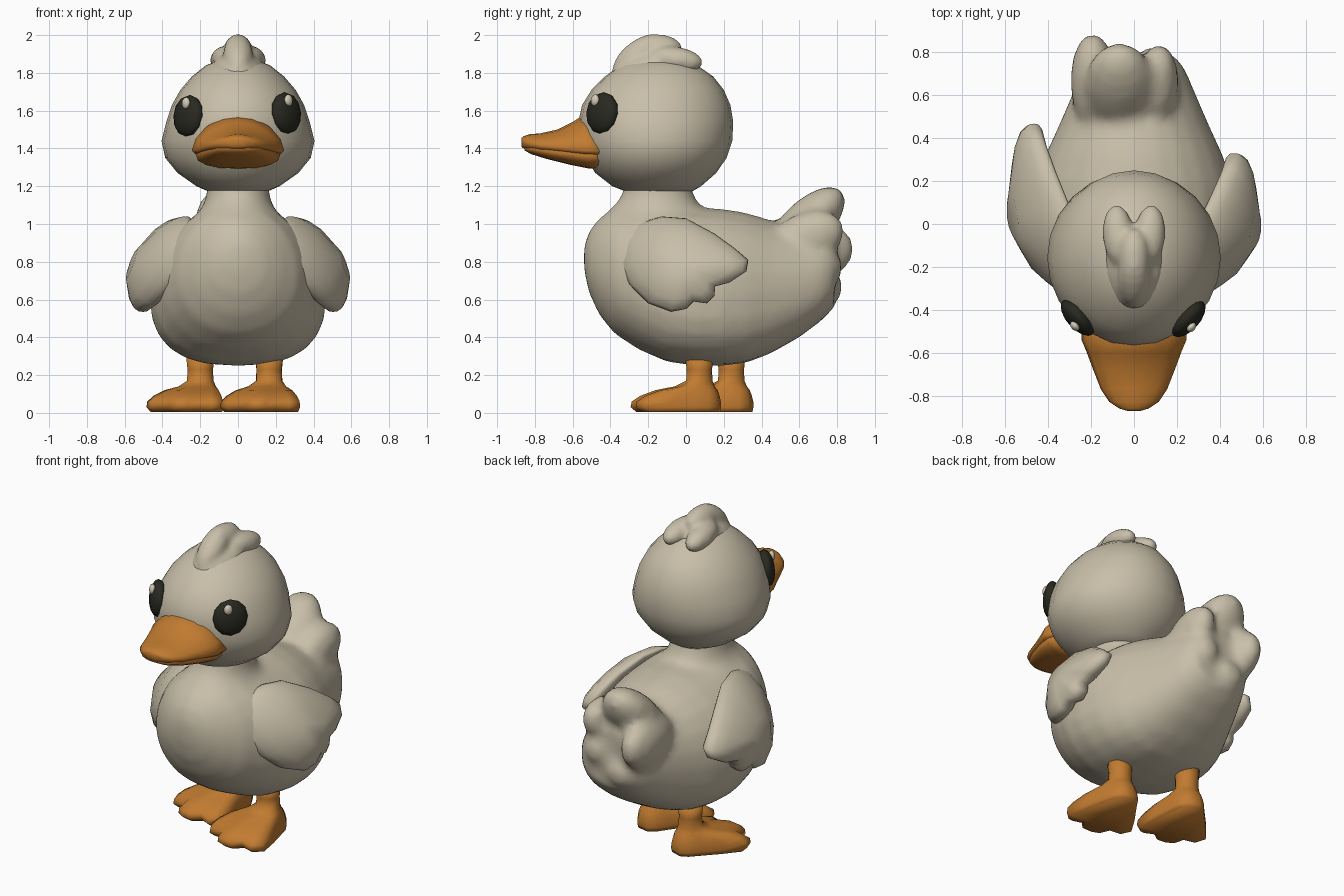
import bpy, bmesh
from math import sin, cos, pi, radians
from mathutils import Vector, Matrix

cube = bpy.data.objects.get("Cube")
if cube:
    bpy.data.objects.remove(cube)


def material(name, rgb):
    m = bpy.data.materials.new(name)
    m.use_nodes = True
    m.diffuse_color = (*rgb, 1)
    bsdf = m.node_tree.nodes["Principled BSDF"]
    bsdf.inputs["Base Color"].default_value = (*rgb, 1)
    bsdf.inputs["Roughness"].default_value = 0.9
    return m


CREAM = material("cream_feathers", (0.58, 0.52, 0.395))
ORANGE = material("orange_skin", (0.54, 0.2, 0.03))
DARK = material("dark_eye", (0.022, 0.022, 0.015))
GLINT = material("pale_glint", (0.64, 0.59, 0.47))


def finish(name, bm, mat):
    bmesh.ops.recalc_face_normals(bm, faces=bm.faces)
    mesh = bpy.data.meshes.new(name)
    bm.to_mesh(mesh)
    bm.free()
    mesh.shade_smooth()
    mesh.materials.append(mat)
    ob = bpy.data.objects.new(name, mesh)
    bpy.context.collection.objects.link(ob)
    return ob


def blend(ob, voxel, repeats):
    """Melt overlapping lumps into one soft skin."""
    r = ob.modifiers.new("merge", "REMESH")
    r.mode, r.voxel_size, r.use_smooth_shade = "VOXEL", voxel, True
    s = ob.modifiers.new("soften", "SMOOTH")
    s.factor, s.iterations = 0.5, repeats


def loft(bm, rings):
    rows = [[bm.verts.new(p) for p in ring] for ring in rings]
    for a, b in zip(rows, rows[1:]):
        for i in range(len(a)):
            j = (i + 1) % len(a)
            bm.faces.new((a[i], a[j], b[j], b[i]))
    bm.faces.new(rows[0])
    bm.faces.new(rows[-1])


def flat_ring(z, front, back, half, n=20):
    """Horizontal ellipse between two depths."""
    cy, ry = (front + back) / 2, (back - front) / 2
    return [Vector((half * cos(2 * pi * i / n), cy + ry * sin(2 * pi * i / n), z))
            for i in range(n)]


def upright_ring(y, low, mid, high, half, p_low=1, p_high=1, n=24):
    """Upright rounded section, widest at height mid."""
    pts = []
    for i in range(n):
        a = 2 * pi * i / n
        c, s = cos(a), sin(a)
        p = p_high if s > 0 else p_low
        x = half * (1 if c > 0 else -1) * abs(c) ** p
        z = mid + (high - mid if s > 0 else mid - low) * (1 if s > 0 else -1) * abs(s) ** p
        pts.append(Vector((x, y, z)))
    return pts


def lump(bm, a, b, wide, thick):
    """Egg shape running from point a to point b."""
    a, b = Vector(a), Vector(b)
    d = b - a
    z = d.normalized()
    x = Vector((1, 0, 0))
    x = (x - z * x.dot(z)).normalized()
    rot = Matrix((x, z.cross(x), z)).transposed().to_4x4()
    mat = Matrix.Translation((a + b) / 2) @ rot @ Matrix.Diagonal((wide, thick, d.length / 2, 1))
    bmesh.ops.create_uvsphere(bm, u_segments=14, v_segments=9, radius=1, matrix=mat)


# Body, neck and tail feathers
bm = bmesh.new()
loft(bm, [upright_ring(y, lo, lo + (hi - lo) * 0.46, hi, w, p, 1) for y, lo, hi, w, p in (
    (-0.54, 0.76, 0.88, 0.05, 1), (-0.515, 0.64, 0.96, 0.14, 1), (-0.46, 0.52, 1.03, 0.23, 1),
    (-0.38, 0.42, 1.09, 0.32, 0.95), (-0.25, 0.335, 1.12, 0.395, 0.88),
    (-0.1, 0.27, 1.11, 0.45, 0.8), (0.05, 0.25, 1.09, 0.47, 0.77), (0.2, 0.25, 1.08, 0.455, 0.75),
    (0.32, 0.265, 1.06, 0.415, 0.75), (0.45, 0.315, 1.02, 0.355, 0.76),
    (0.6, 0.4, 0.98, 0.29, 0.78), (0.72, 0.49, 0.96, 0.24, 0.8), (0.785, 0.56, 0.94, 0.19, 0.85))])
loft(bm, [flat_ring(z, f, b, h) for z, f, b, h in (
    (0.9, -0.5, 0.2, 0.3), (1.03, -0.45, 0.12, 0.225), (1.12, -0.36, 0.06, 0.175),
    (1.18, -0.33, 0.03, 0.165), (1.3, -0.33, 0.03, 0.16))])
for a, b, wide, thick in (
        ((-0.06, 0.44, 0.8), (-0.07, 0.825, 1.18), 0.17, 0.13),
        ((-0.18, 0.42, 0.83), (-0.195, 0.89, 0.88), 0.11, 0.17),
        ((0.1, 0.45, 0.85), (0.12, 0.835, 1.0), 0.1, 0.14),
        ((0.08, 0.45, 0.75), (0.1, 0.83, 0.78), 0.12, 0.15),
        ((-0.06, 0.4, 0.66), (-0.08, 0.83, 0.67), 0.17, 0.15)):
    lump(bm, a, b, wide, thick)
blend(finish("body", bm, CREAM), 0.028, 5)

# Head
bm = bmesh.new()
loft(bm, [flat_ring(z, f, b, h, 24) for z, f, b, h in (
    (1.165, -0.3, 0.02, 0.14), (1.2, -0.39, 0.08, 0.22), (1.27, -0.48, 0.16, 0.32),
    (1.35, -0.53, 0.215, 0.385), (1.44, -0.56, 0.245, 0.405), (1.54, -0.57, 0.25, 0.38),
    (1.63, -0.55, 0.235, 0.35), (1.71, -0.5, 0.2, 0.305), (1.78, -0.43, 0.145, 0.245),
    (1.84, -0.35, 0.06, 0.17), (1.875, -0.26, -0.03, 0.08))])
finish("head", bm, CREAM)

# Crest of three curls on a soft base
bm = bmesh.new()
lump(bm, (0, -0.4, 1.78), (0, 0, 1.87), 0.14, 0.085)
lump(bm, (0, -0.38, 1.79), (0, -0.13, 1.99), 0.08, 0.08)
lump(bm, (0, -0.29, 1.925), (0, -0.02, 1.93), 0.075, 0.078)
for s in (-1, 1):
    lump(bm, (s * 0.06, -0.2, 1.89), (s * 0.085, 0.09, 1.85), 0.075, 0.07)
blend(finish("crest", bm, CREAM), 0.016, 5)

# Bill: upper part overhangs the lower part
bm = bmesh.new()
loft(bm, [upright_ring(y, lo, lo + 0.035, hi, w, 0.8, 1.15, 16) for y, lo, hi, w in (
    (-0.44, 1.35, 1.53, 0.24), (-0.54, 1.355, 1.58, 0.245), (-0.6, 1.36, 1.54, 0.22),
    (-0.68, 1.37, 1.5, 0.19), (-0.77, 1.38, 1.48, 0.155), (-0.83, 1.39, 1.475, 0.115),
    (-0.86, 1.4, 1.465, 0.07), (-0.872, 1.41, 1.455, 0.03))])
finish("upper_bill", bm, ORANGE)
bm = bmesh.new()
loft(bm, [upright_ring(y, lo, 1.38 + d, 1.41 + d, w, 0.8, 0.85, 16) for y, lo, d, w in (
    (-0.44, 1.29, -0.01, 0.21), (-0.52, 1.295, -0.01, 0.225), (-0.62, 1.315, 0, 0.2),
    (-0.74, 1.345, 0.01, 0.155), (-0.82, 1.37, 0.02, 0.11), (-0.855, 1.39, 0.02, 0.05))])
finish("lower_bill", bm, ORANGE)

# Eyes with a small glint
for side, s, shift in (("left", 1, (0, 0, 0.005)), ("right", -1, (0.008, 0.006, -0.01))):
    normal = Vector((s * 0.74, -0.66, 0.1))
    for part, mat, at, size in (
            ("eye", DARK, (0.255, -0.443, 1.582), (0.105, 0.112, 0.05)),
            ("eye_glint", GLINT, (0.268, -0.482, 1.65), (0.026, 0.032, 0.018))):
        bm = bmesh.new()
        spot = Vector(at) + Vector(shift)
        spot.x *= s
        m = (Matrix.Translation(spot) @ normal.to_track_quat("Z", "Y").to_matrix().to_4x4()
             @ Matrix.Diagonal((*size, 1)))
        bmesh.ops.create_uvsphere(bm, u_segments=12, v_segments=8, radius=1, matrix=m)
        finish(side + "_" + part, bm, mat)

# Wings: a padded feather outline bent around the flank
WING = [(-0.34, 0.92), (-0.26, 1.0), (-0.13, 1.04), (0, 1.03), (0.15, 0.95), (0.26, 0.87),
        (0.33, 0.81), (0.32, 0.75), (0.23, 0.69), (0.155, 0.67), (0.15, 0.62), (0.11, 0.58),
        (0.04, 0.59), (0, 0.55), (-0.08, 0.535), (-0.2, 0.58), (-0.3, 0.68), (-0.36, 0.8)]


def wing_point(s, stretch, y, z, offset):
    x = 0.515 - 1.6 * max(0, z - 0.68) ** 2 - (1.8 if y < 0 else 0.2) * y * y + offset
    return Vector((s * x, -0.36 + (y + 0.36) * stretch, z))


for side, s, stretch in (("left", 1, 1.0), ("right", -1, 1.2)):
    bm = bmesh.new()
    rings = []
    for k in range(9):
        t = max(-0.97, min(0.97, -1 + k / 4))
        grow = (1 - abs(t) ** 3) ** 0.5
        rings.append([wing_point(s, stretch, -0.02 + (y + 0.02) * grow,
                                 0.78 + (z - 0.78) * grow, 0.083 * t) for y, z in WING])
    loft(bm, rings)
    finish(side + "_wing", bm, CREAM)

# Webbed feet, each rising into its leg
HALF_FOOT = [(0, -0.37), (0.05, -0.36), (0.09, -0.3), (0.17, -0.31), (0.215, -0.25),
             (0.165, -0.12), (0.11, 0), (0.08, 0.07), (0.04, 0.11)]
FOOT = HALF_FOOT + [(-x, y) for x, y in reversed(HALF_FOOT[1:])]
for side, at, turn in (("left", (0.165, 0.07), -11), ("right", (-0.2, 0.24), -19)):
    place = Matrix.Translation((*at, 0)) @ Matrix.Rotation(radians(turn), 4, "Z")
    rings = []
    for z, mix, radius in ((0.006, 0.1, 0.07), (0.03, 0, 0.07), (0.06, 0.02, 0.07),
                           (0.09, 0.17, 0.07), (0.12, 0.45, 0.075), (0.14, 0.8, 0.075),
                           (0.17, 1, 0.07), (0.23, 1, 0.068), (0.3, 1, 0.075)):
        ring = []
        for i, (x, y) in enumerate(FOOT):
            a = 2 * pi * i / len(FOOT) - pi / 2
            p = Vector((x, y, z)).lerp(Vector((radius * cos(a), radius * sin(a), z)), mix)
            ring.append(place @ p)
        rings.append(ring)
    bm = bmesh.new()
    loft(bm, rings)
    finish(side + "_foot", bm, ORANGE)
